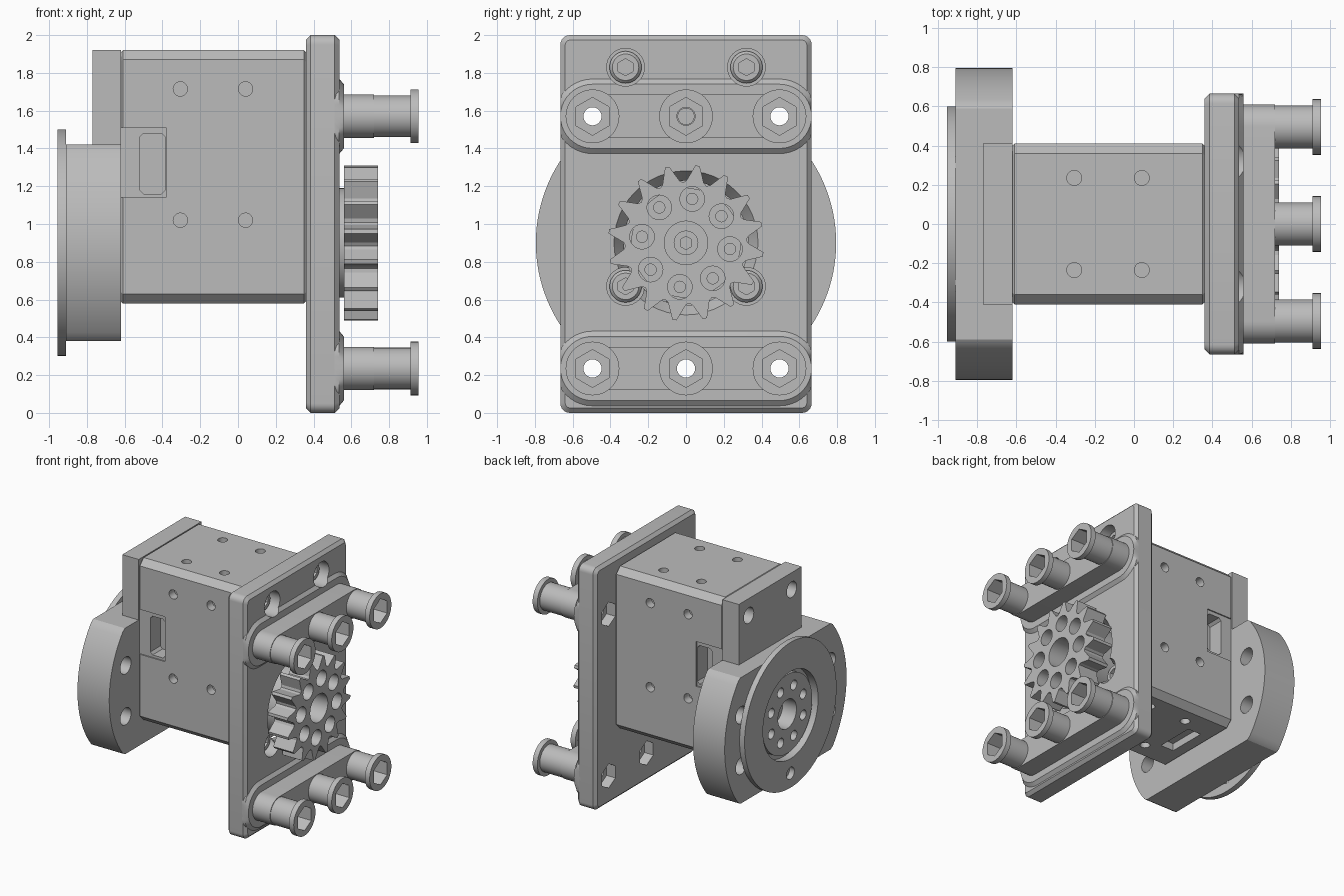
import bpy, bmesh
from math import sin, cos, pi, radians

if "Cube" in bpy.data.objects:
    bpy.data.objects.remove(bpy.data.objects["Cube"])

grey = bpy.data.materials.new("machined grey")
grey.use_nodes = True
grey.diffuse_color = (0.5, 0.5, 0.5, 1)
grey.node_tree.nodes["Principled BSDF"].inputs["Base Color"].default_value = (0.5, 0.5, 0.5, 1)

parts, cutters = [], []
AXIS_Z = 0.9            # height of the output shaft
BARS = (0.235, 1.57)    # heights of the two bolt bars
BOLTS = (-0.495, 0, 0.495)


# ---- helpers: cross-sections ----
def circle(r, u=0, v=0, n=48, turn=0.0):
    return [(u + r * cos(turn + 2 * pi * i / n), v + r * sin(turn + 2 * pi * i / n)) for i in range(n)]


def hexagon(r, u, v):
    return circle(r, u, v, 6, pi / 6)


def rect(u0, u1, v0, v1, c=0.0):
    if not c:
        return [(u0, v0), (u1, v0), (u1, v1), (u0, v1)]
    return [(u0 + c, v0), (u1 - c, v0), (u1, v0 + c), (u1, v1 - c),
            (u1 - c, v1), (u0 + c, v1), (u0, v1 - c), (u0, v0 + c)]


def rounded(hu, v0, v1, r):
    corners = [(hu - r, v1 - r), (r - hu, v1 - r), (r - hu, v0 + r), (hu - r, v0 + r)]
    return [(u + r * cos(k * pi / 2 + a * pi / 12), v + r * sin(k * pi / 2 + a * pi / 12))
            for k, (u, v) in enumerate(corners) for a in range(7)]


def stadium(half, r, v, limit=9.0):
    pts = [(half + r * cos(a * pi / 20 - pi / 2), v + r * sin(a * pi / 20 - pi / 2)) for a in range(21)]
    pts += [(-u, 2 * v - w) for u, w in pts]
    return [(max(-limit, min(limit, u)), w) for u, w in pts]


# ---- helpers: solids ----
def loft(name, sections, axis="x", cutter=False):
    place = {"x": lambda h, u, v: (h, u, v), "y": lambda h, u, v: (u, h, v), "z": lambda h, u, v: (u, v, h)}[axis]
    bm = bmesh.new()
    rings = [[bm.verts.new(place(h, u, v)) for u, v in pts] for h, pts in sections]
    n = len(rings[0])
    for a, b in zip(rings, rings[1:]):
        for i in range(n):
            bm.faces.new((a[i], a[(i + 1) % n], b[(i + 1) % n], b[i]))
    bm.faces.new(rings[0])
    bm.faces.new(rings[-1])
    bmesh.ops.recalc_face_normals(bm, faces=bm.faces)
    mesh = bpy.data.meshes.new(name)
    bm.to_mesh(mesh)
    bm.free()
    mesh.materials.append(grey)
    ob = bpy.data.objects.new(name, mesh)
    bpy.context.collection.objects.link(ob)
    ob.hide_render = cutter
    (cutters if cutter else parts).append(ob)
    return ob


def prism(name, pts, h0, h1, axis="x"):
    return loft(name, [(h0, pts), (h1, pts)], axis)


def hole(pts, h0, h1, axis="x"):
    return loft("hole_cutter", [(h0, pts), (h1, pts)], axis, True)


def cut(ob, tools):
    for tool in tools:
        mod = ob.modifiers.new("cut", "BOOLEAN")
        mod.operation, mod.solver, mod.object = "DIFFERENCE", "EXACT", tool
    deps = bpy.context.evaluated_depsgraph_get()
    mesh = bpy.data.meshes.new_from_object(ob.evaluated_get(deps))
    ob.modifiers.clear()
    ob.data = mesh


def ring_of(n, r, start):
    return circle(r, 0, AXIS_Z, n, radians(start))


# ---- motor housing with side pockets and threaded holes ----
housing = loft("motor_housing", [
    (-0.62, rect(-0.40, 0.40, 0.59, 1.91, 0.05)), (-0.61, rect(-0.41, 0.41, 0.58, 1.92, 0.05)),
    (0.35, rect(-0.41, 0.41, 0.58, 1.92, 0.05)), (0.36, rect(-0.40, 0.40, 0.59, 1.91, 0.05))])
tools = []
for s in (-1, 1):
    side, end = s * 0.41, 1.25 + s * 0.67
    for x in (-0.305, 0.04):
        tools += [hole(circle(0.038, x, z, 20), side - 0.07, side + 0.07, "y") for z in (1.02, 1.715)]
        tools += [hole(circle(0.038, x, y, 20), end - 0.07, end + 0.07, "z") for y in (-0.235, 0.235)]
    tools.append(hole(rect(-0.7, -0.38, 1.14, 1.51), side - 0.01, side + 0.01, "y"))
    tools.append(hole(rect(-0.52, -0.385, 1.16, 1.48, 0.02), side - 0.14, side + 0.14, "y"))
tools.append(hole(rect(-0.52, -0.4, -0.16, 0.16), 0.5, 0.64, "z"))
cut(housing, tools)

# ---- rear cap ----
cap = prism("rear_cap", rect(-0.41, 0.41, 1.42, 1.92), -0.77, -0.62)
cut(cap, [hole(circle(0.065, y, 1.78, 24), -0.8, -0.68) for y in (-0.28, 0.28)])

# ---- rear flange with flat top and bottom ----
outline = [(u, max(0.38, min(1.42, v))) for u, v in circle(0.795, 0, AXIS_Z, 128)]
flange = prism("rear_flange", outline, -0.91, -0.62)
cut(flange, [hole(circle(0.07, y, AXIS_Z + dz, 24), -1, -0.5) for y in (-0.58, 0.58) for dz in (-0.21, 0.21)])

# ---- rear disc with recessed hub ----
disc = prism("rear_disc", circle(0.6, 0, AXIS_Z, 96), -0.955, -0.91)
cut(disc, [hole(circle(0.36, 0, AXIS_Z, 64), -1, -0.9), hole(circle(0.05, 0, AXIS_Z - 0.48, 24), -1, -0.9)])
cut(flange, [hole(circle(0.36, 0, AXIS_Z, 64), -1, -0.89)])
hub = prism("rear_hub", circle(0.325, 0, AXIS_Z, 64), -0.925, -0.885)
hub_holes = [hole(circle(0.04, u, v, 20), -1, -0.83) for u, v in ring_of(8, 0.225, 22.5)]
hub_holes.append(hole(circle(0.12, 0, AXIS_Z, 32), -1, -0.8))
cut(hub, hub_holes)
cut(flange, hub_holes)

# ---- front plate ----
plate = loft("front_plate", [
    (0.36, rounded(0.64, 0.025, 1.975, 0.03)), (0.385, rounded(0.665, 0, 2, 0.05)),
    (0.512, rounded(0.665, 0, 2, 0.05)), (0.537, rounded(0.64, 0.025, 1.975, 0.03))])
bolt_holes = {(y, z): hole(circle(0.048, y, z, 24), 0.3, 1.1) for y in BOLTS for z in BARS}
nut_pockets = [hole(hexagon(0.1, y, z), 0.3, 0.44) for y in BOLTS for z in BARS if (y, z) != (0, BARS[1])]
bore = loft("bore_cutter", [(0.3, circle(0.33, 0, AXIS_Z)), (0.46, circle(0.33, 0, AXIS_Z)),
                            (0.55, circle(0.39, 0, AXIS_Z))], cutter=True)
screws = [(y, z) for y in (-0.32, 0.32) for z in (0.67, 1.83)]
counterbores = [hole(circle(0.1, y, z, 32), 0.44, 0.8) for y, z in screws]
cut(plate, list(bolt_holes.values()) + nut_pockets + [bore] + counterbores)

# ---- mounting screws sunk in the plate ----
for y, z in screws:
    head = loft("mounting_screw", [(0.4, circle(0.085, y, z, 32)), (0.455, circle(0.085, y, z, 32)),
                                   (0.47, circle(0.07, y, z, 32))])
    cut(head, [hole(hexagon(0.045, y, z), 0.43, 0.6)])

# ---- raised pads, bolt bars and flanged standoffs ----
for z in BARS:
    row = [bolt_holes[y, z] for y in BOLTS]
    pad = loft("raised_pad", [(0.5, stadium(0.495, 0.2, z, 0.665)), (0.535, stadium(0.495, 0.2, z, 0.665)),
                              (0.56, stadium(0.495, 0.17, z, 0.665))])
    cut(pad, row + counterbores)
    bar = prism("bolt_bar", stadium(0.495, 0.115, z), 0.55, 0.72)
    cut(bar, row)
    for y in BOLTS:
        post = loft("standoff", [(h, circle(r, y, z)) for h, r in
                                 ((0.72, 0.11), (0.912, 0.11), (0.912, 0.142), (0.955, 0.142))])
        cut(post, [bolt_holes[y, z], hole(hexagon(0.1, y, z), 0.8, 1)])
prism("blind_bolt", circle(0.045, 0, BARS[1], 24), 0.4, 0.78)

# ---- output horn behind the gear ----
horn = prism("output_horn", circle(0.29, 0, AXIS_Z), 0.36, 0.56)
cut(horn, [hole(circle(0.03, u, v, 16), 0.46, 0.7) for u, v in ring_of(8, 0.235, 37)])

# ---- spur gear ----
TEETH = 16
tooth = ((-0.5, 0.32), (-0.36, 0.33), (-0.22, 0.365), (-0.07, 0.413), (0.07, 0.413), (0.22, 0.365), (0.36, 0.33))
gear_outline = []
for i in range(TEETH):
    for f, r in tooth:
        a = radians(14) + (i + f) * 2 * pi / TEETH
        gear_outline.append((r * cos(a), AXIS_Z + r * sin(a)))
gear = prism("spur_gear", gear_outline, 0.56, 0.74)
gear_holes = [hole(circle(0.065, u, v, 24), 0.5, 0.8) for u, v in ring_of(8, 0.235, 37)]
cut(gear, gear_holes + [hole(circle(0.115, 0, AXIS_Z), 0.5, 0.8)])
centre = prism("centre_screw", circle(0.065, 0, AXIS_Z, 32), 0.5, 0.62)
cut(centre, [hole(hexagon(0.035, 0, AXIS_Z), 0.57, 0.7)])

# ---- remove helpers, smooth the round walls ----
for tool in cutters:
    bpy.data.objects.remove(tool)
bpy.ops.object.select_all(action="DESELECT")
for ob in parts:
    ob.select_set(True)
bpy.context.view_layer.objects.active = parts[0]
bpy.ops.object.shade_smooth_by_angle(angle=radians(25))
